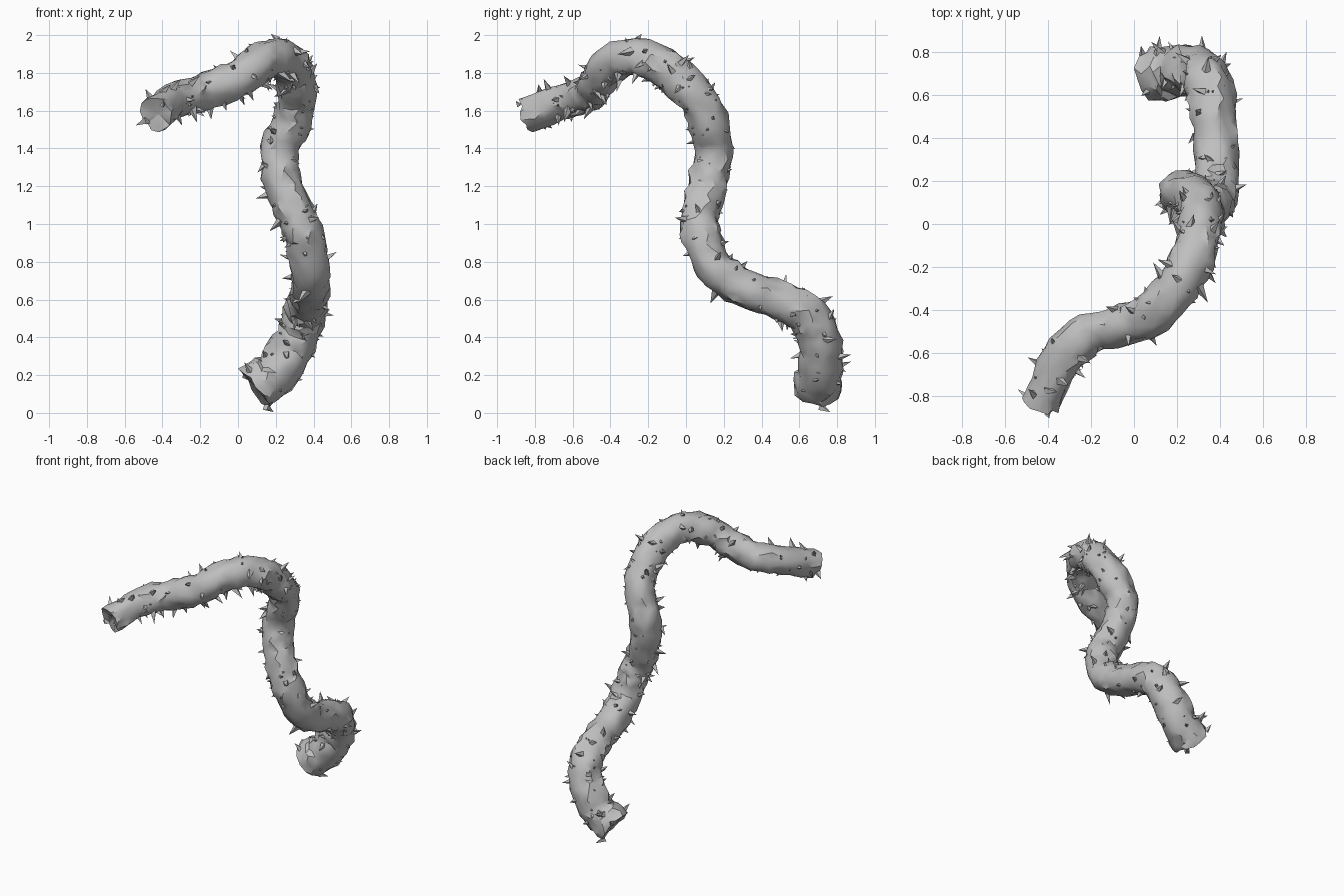
import bpy, bmesh, math, random
from mathutils import Vector, Matrix, noise

random.seed(7)
old = bpy.data.objects.get("Cube")
if old:
    bpy.data.objects.remove(old)

bark = bpy.data.materials.new("Pale grey bark")
bark.use_nodes = True
GREY = (0.52, 0.52, 0.52, 1)
bark.diffuse_color = GREY
bark.node_tree.nodes["Principled BSDF"].inputs["Base Color"].default_value = GREY

# Centre line of the vine, from the foot to the hanging tip
PATH = [Vector(p) for p in (
    (.09, .695, .132), (.20, .71, .215), (.30, .71, .37), (.345, .65, .51),
    (.37, .50, .59), (.385, .30, .665), (.38, .15, .775), (.36, .09, .92),
    (.305, .075, 1.05), (.235, .12, 1.22), (.23, .145, 1.40), (.295, .105, 1.59),
    (.31, 0, 1.73), (.285, -.13, 1.84), (.21, -.28, 1.885), (.09, -.41, 1.835),
    (-.02, -.46, 1.765), (-.20, -.51, 1.695), (-.34, -.63, 1.655), (-.43, -.84, 1.575))]
SIDES, STEPS = 14, 4


def spline(points, steps):
    """Smooth curve through the points."""
    ends = [2 * points[0] - points[1]] + points + [2 * points[-1] - points[-2]]
    out = []
    for a, b, c, d in zip(ends, ends[1:], ends[2:], ends[3:]):
        for i in range(steps):
            t = i / steps
            out.append(.5 * (2 * b + (c - a) * t + (2 * a - 5 * b + 4 * c - d) * t * t
                             + (3 * b - a - 3 * c + d) * t ** 3))
    return out + [points[-1]]


def frames(line):
    """Centre, direction, two untwisted side vectors and radius along a line."""
    side, out = Vector((0, 1, 0)), []
    last = len(line) - 1
    for i, p in enumerate(line):
        along = (line[min(i + 1, last)] - line[max(i - 1, 0)]).normalized()
        side = (side - along * side.dot(along)).normalized()
        # Thick foot, slimmer towards the tip
        t = i / last
        radius = .103 + .022 * max(0, 1 - t * 5) - .012 * max(0, t * 3 - 2)
        out.append((p, along, side, along.cross(side), radius))
    return out


def skin(frame, angle):
    """Point on the lumpy skin and its outward direction."""
    p, along, u, v, radius = frame
    out = u * math.cos(angle) + v * math.sin(angle)
    q = p + out * radius
    return q + out * (.012 * noise.noise(q * 9) + .018 * noise.noise(q * 22)), out


def finish(bm, name, angle):
    mesh = bpy.data.meshes.new(name)
    bmesh.ops.recalc_face_normals(bm, faces=bm.faces)
    bm.to_mesh(mesh)
    bm.free()
    mesh.materials.append(bark)
    obj = bpy.data.objects.new(name, mesh)
    bpy.context.collection.objects.link(obj)
    bpy.ops.object.select_all(action='DESELECT')
    obj.select_set(True)
    bpy.context.view_layer.objects.active = obj
    bpy.ops.object.shade_smooth_by_angle(angle=math.radians(angle))


rail = frames(spline(PATH, STEPS))

# Lumpy stem with ragged, slightly hollow ends
bm = bmesh.new()
rings = []
for n, frame in enumerate(rail):
    ring = []
    for k in range(SIDES):
        q, out = skin(frame, math.tau * (k + .5 * (n % 2)) / SIDES)
        q += frame[1] * random.uniform(-.015, .015) + out * random.uniform(-.007, .007)
        ring.append(bm.verts.new(q))
    rings.append(ring)
for n, (a, b) in enumerate(zip(rings, rings[1:])):
    for k in range(SIDES):
        j = (k + 1) % SIDES
        if n % 2:
            bm.faces.new((a[k], a[j], b[j]))
            bm.faces.new((a[k], b[j], b[k]))
        else:
            bm.faces.new((a[k], a[j], b[k]))
            bm.faces.new((a[j], b[j], b[k]))
for ring, frame, inward in ((rings[0], rail[0], .005), (rings[-1], rail[-1], -.02)):
    hub = bm.verts.new(frame[0] + frame[1] * inward)
    for k in range(SIDES):
        bm.faces.new((ring[k], ring[(k + 1) % SIDES], hub))
finish(bm, "vine_stem", 38)

# Thorns scattered over the stem, mostly short, leaning at random
bm = bmesh.new()
for _ in range(200):
    frame = random.choice(rail)
    q, out = skin(frame, random.uniform(0, math.tau))
    q += frame[1] * random.uniform(-.02, .02)
    lean = Vector([random.uniform(-.6, .6) for _ in range(3)])
    aim = (out + lean).normalized()
    length = .012 + .06 * random.random() ** 1.7
    turn = aim.to_track_quat('Z', 'Y').to_matrix().to_4x4()
    spin = Matrix.Rotation(random.uniform(0, math.tau), 4, 'Z')
    bmesh.ops.create_cone(
        bm, cap_ends=True, segments=4, radius1=.012 + length * .2, radius2=0,
        depth=length + .02,
        matrix=Matrix.Translation(q + aim * (length / 2 - .01)) @ turn @ spin)
finish(bm, "thorns", 30)
